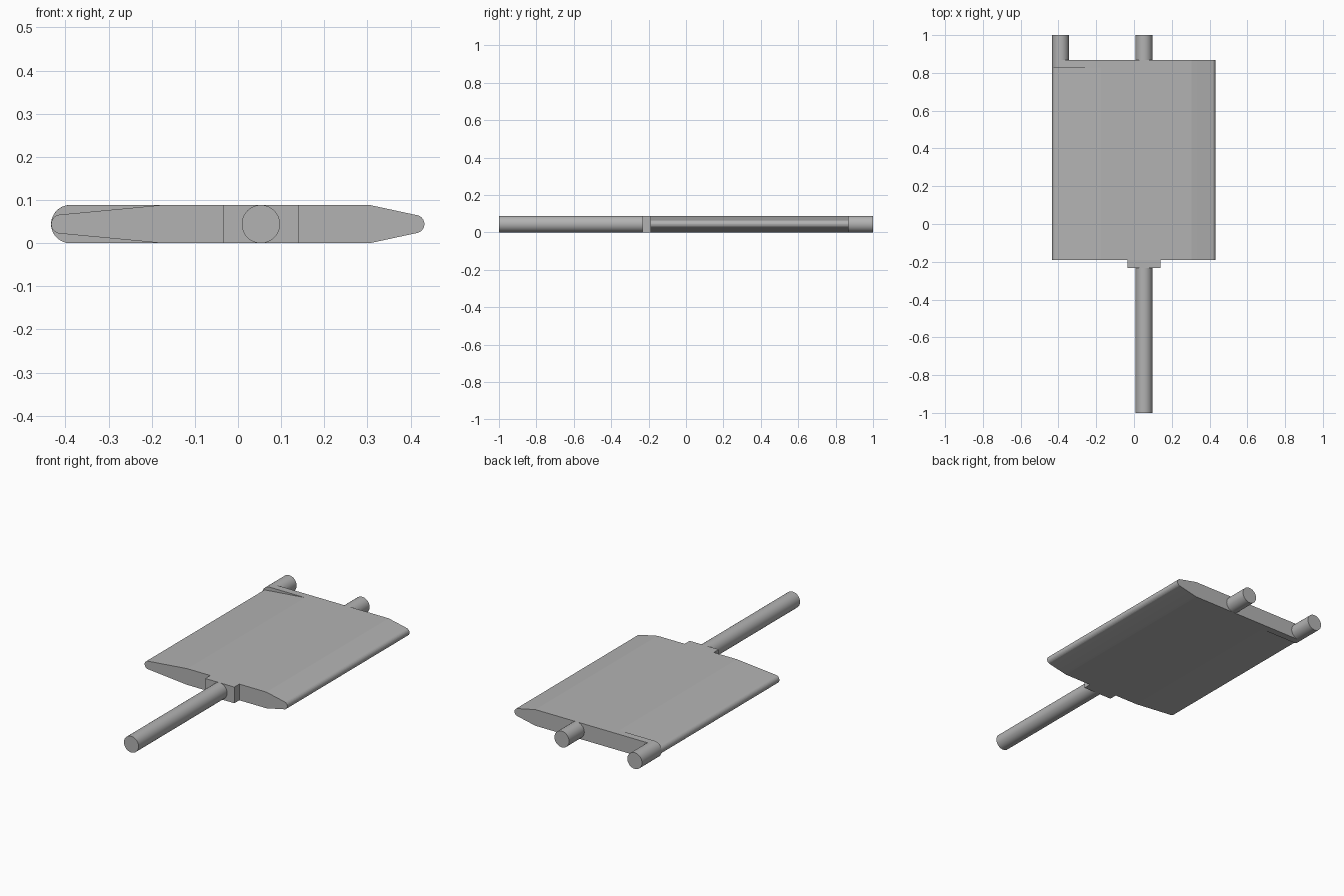
import bpy, bmesh, math

if "Cube" in bpy.data.objects:
    bpy.data.objects.remove(bpy.data.objects["Cube"])

H = 0.0886          # full thickness
ZC = H / 2

grey = bpy.data.materials.new("plain grey")
grey.diffuse_color = (0.45, 0.45, 0.45, 1)
grey.use_nodes = True
grey.node_tree.nodes["Principled BSDF"].inputs["Base Color"].default_value = grey.diffuse_color


def extrude_profile(name, pts, y0, y1, angle=25):
    """Extrude a closed x-z outline along y."""
    bm = bmesh.new()
    face = bm.faces.new([bm.verts.new((x, y0, z)) for x, z in pts])
    moved = bmesh.ops.extrude_face_region(bm, geom=[face])["geom"]
    verts = [v for v in moved if isinstance(v, bmesh.types.BMVert)]
    bmesh.ops.translate(bm, verts=verts, vec=(0, y1 - y0, 0))
    bmesh.ops.recalc_face_normals(bm, faces=bm.faces)
    mesh = bpy.data.meshes.new(name)
    bm.to_mesh(mesh)
    bm.free()
    mesh.materials.append(grey)
    obj = bpy.data.objects.new(name, mesh)
    bpy.context.collection.objects.link(obj)
    bpy.context.view_layer.objects.active = obj
    obj.select_set(True)
    bpy.ops.object.shade_smooth_by_angle(angle=math.radians(angle))
    obj.select_set(False)
    return obj


def arc(cx, r, a0, a1, n=16):
    """Points on an arc centred at mid thickness, angles in degrees."""
    angles = [math.radians(a0 + (a1 - a0) * i / n) for i in range(n + 1)]
    return [(cx + r * math.cos(a), ZC + r * math.sin(a)) for a in angles]


def rod(name, cx, y0, y1):
    return extrude_profile(name, arc(cx, ZC, 0, 360, 48)[:-1], y0, y1)


# Flap plate: flat middle, tapered to a rounded nose on each side
left_nose = arc(-0.411, 0.022, 95, 265)
right_nose = arc(0.411, 0.021, -79, 79)
extrude_profile("flap_plate",
                left_nose + [(-0.175, 0), (0.305, 0)] + right_nose
                + [(0.305, H), (-0.175, H)], -0.19, 0.868, 5)

# Full-thickness end rib that carries the corner pin
extrude_profile("end_rib", arc(-0.389, ZC, 90, 270) + [(-0.175, 0), (-0.175, H)],
                0.829, 0.868)

# Hinge shaft, its square shoulder and the corner pin
extrude_profile("shaft_shoulder", [(-0.035, 0), (0.141, 0), (0.141, H), (-0.035, H)],
                -0.233, -0.19)
rod("front_shaft", 0.053, -1.0, -0.233)
rod("rear_shaft", 0.053, 0.868, 1.0)
rod("corner_pin", -0.389, 0.868, 1.0)
